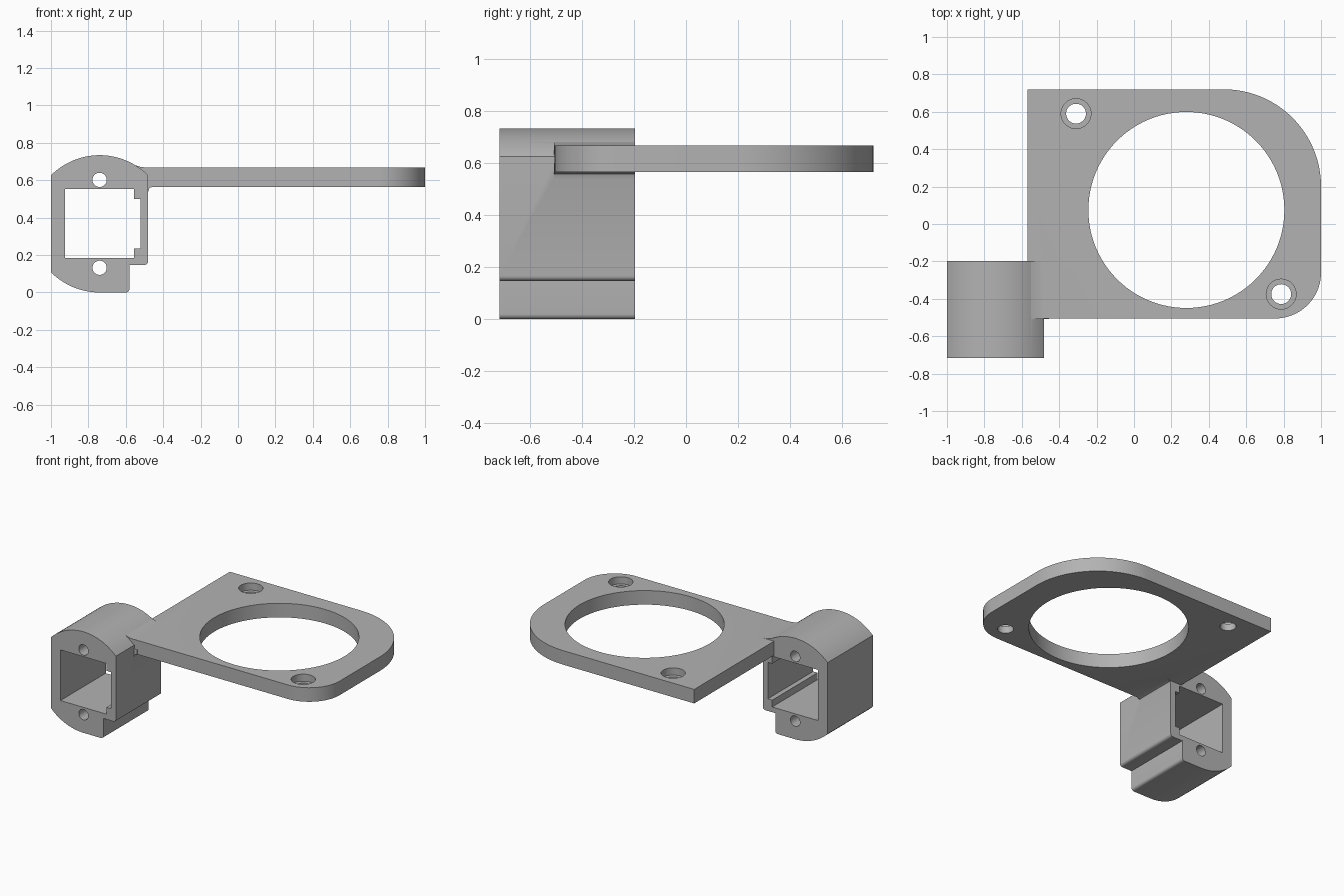
import bpy, bmesh
from math import sin, cos, pi, radians, asin

cube = bpy.data.objects.get("Cube")
if cube:
    bpy.data.objects.remove(cube, do_unlink=True)

grey = bpy.data.materials.new("plain grey")
grey.use_nodes = True
tone = (0.45, 0.45, 0.45, 1)
grey.diffuse_color = tone
grey.node_tree.nodes["Principled BSDF"].inputs["Base Color"].default_value = tone


def arc(cx, cy, r, start, end, n=24):
    """Points on an arc, angles in degrees."""
    angles = [radians(start + (end - start) * i / n) for i in range(n + 1)]
    return [(cx + r * cos(a), cy + r * sin(a)) for a in angles]


def circle(cx, cy, r, n=48):
    return arc(cx, cy, r, 0, 360, n)[:-1]


def prism(name, outline, lo, hi, axis):
    """Extrude an outline along z (x, y points) or along y (x, z points)."""
    bm = bmesh.new()
    place = (lambda a, b: (a, b, lo)) if axis == "z" else (lambda a, b: (a, lo, b))
    face = bm.faces.new([bm.verts.new(place(a, b)) for a, b in outline])
    extruded = bmesh.ops.extrude_face_region(bm, geom=[face])["geom"]
    moved = [v for v in extruded if isinstance(v, bmesh.types.BMVert)]
    shift = (0, 0, hi - lo) if axis == "z" else (0, hi - lo, 0)
    bmesh.ops.translate(bm, verts=moved, vec=shift)
    bmesh.ops.recalc_face_normals(bm, faces=bm.faces)
    mesh = bpy.data.meshes.new(name)
    bm.to_mesh(mesh)
    bm.free()
    obj = bpy.data.objects.new(name, mesh)
    bpy.context.collection.objects.link(obj)
    mesh.materials.append(grey)
    return obj


def combine(target, tool, operation):
    """Apply a boolean and remove the tool."""
    tool.hide_render = True
    mod = target.modifiers.new("boolean", "BOOLEAN")
    mod.operation, mod.solver, mod.object = operation, "EXACT", tool
    bpy.ops.object.select_all(action="DESELECT")
    bpy.context.view_layer.objects.active = target
    target.select_set(True)
    bpy.ops.object.modifier_apply(modifier=mod.name)
    bpy.data.objects.remove(tool, do_unlink=True)


# Housing: round top and bottom, flat sides, stepped lower corner
FRONT, BACK = -0.717, -0.197
MID_X, MID_Z, R = -0.74, 0.367, 0.367
side = math_angle = asin(0.26 / R) * 180 / pi
profile = (arc(MID_X, MID_Z, R, 90 - side, 90 + side, 32)
           + arc(MID_X, MID_Z, R, 270 - side, 270, 16)
           + arc(-0.60, 0.02, 0.02, 270, 360, 6)
           + [(-0.58, 0.147)]
           + arc(-0.50, 0.167, 0.02, 270, 360, 6))
bracket = prism("bracket", profile, FRONT, BACK, "y")

# Plate with two rounded corners
BOTTOM, TOP = 0.565, 0.667
EDGE = -0.505
plate_outline = ([(-0.57, EDGE)]
                 + arc(0.755, EDGE + 0.245, 0.245, 270, 360)
                 + arc(0.48, 0.2, 0.52, 0, 90, 40)
                 + [(-0.57, 0.72)])
plate = prism("plate", plate_outline, BOTTOM, TOP, "z")
combine(bracket, plate, "UNION")

# Fillets where the plate meets the housing
upper = [(-0.58, 0.69), (-0.55, 0.681), (-0.52, 0.671), (-0.485, TOP), (-0.485, 0.6), (-0.58, 0.6)]
lower = [(-0.49, 0.6), (-0.455, 0.6), (-0.455, BOTTOM), (-0.473, 0.559), (-0.48, 0.54), (-0.49, 0.54)]
for outline in (upper, lower):
    combine(bracket, prism("fillet", outline, EDGE - 0.003, BACK, "y"), "UNION")

# Square passage with a side groove, and two screw holes along it
passage = [(-0.925, 0.185), (-0.555, 0.185), (-0.555, 0.235), (-0.52, 0.235),
           (-0.52, 0.50), (-0.555, 0.50), (-0.555, 0.553), (-0.925, 0.553)]
for outline in (passage, circle(MID_X, 0.602, 0.038), circle(MID_X, 0.132, 0.038)):
    combine(bracket, prism("cutter", outline, -1, 0, "y"), "DIFFERENCE")

# Large opening and two counterbored screw holes in the plate
combine(bracket, prism("cutter", circle(0.28, 0.075, 0.524, 96), 0.4, 0.9, "z"), "DIFFERENCE")
for x, y in ((-0.31, 0.59), (0.787, -0.375)):
    combine(bracket, prism("cutter", circle(x, y, 0.053), 0.4, 0.9, "z"), "DIFFERENCE")
    combine(bracket, prism("cutter", circle(x, y, 0.08), 0.615, 0.9, "z"), "DIFFERENCE")

bpy.ops.object.shade_smooth_by_angle(angle=radians(25))
